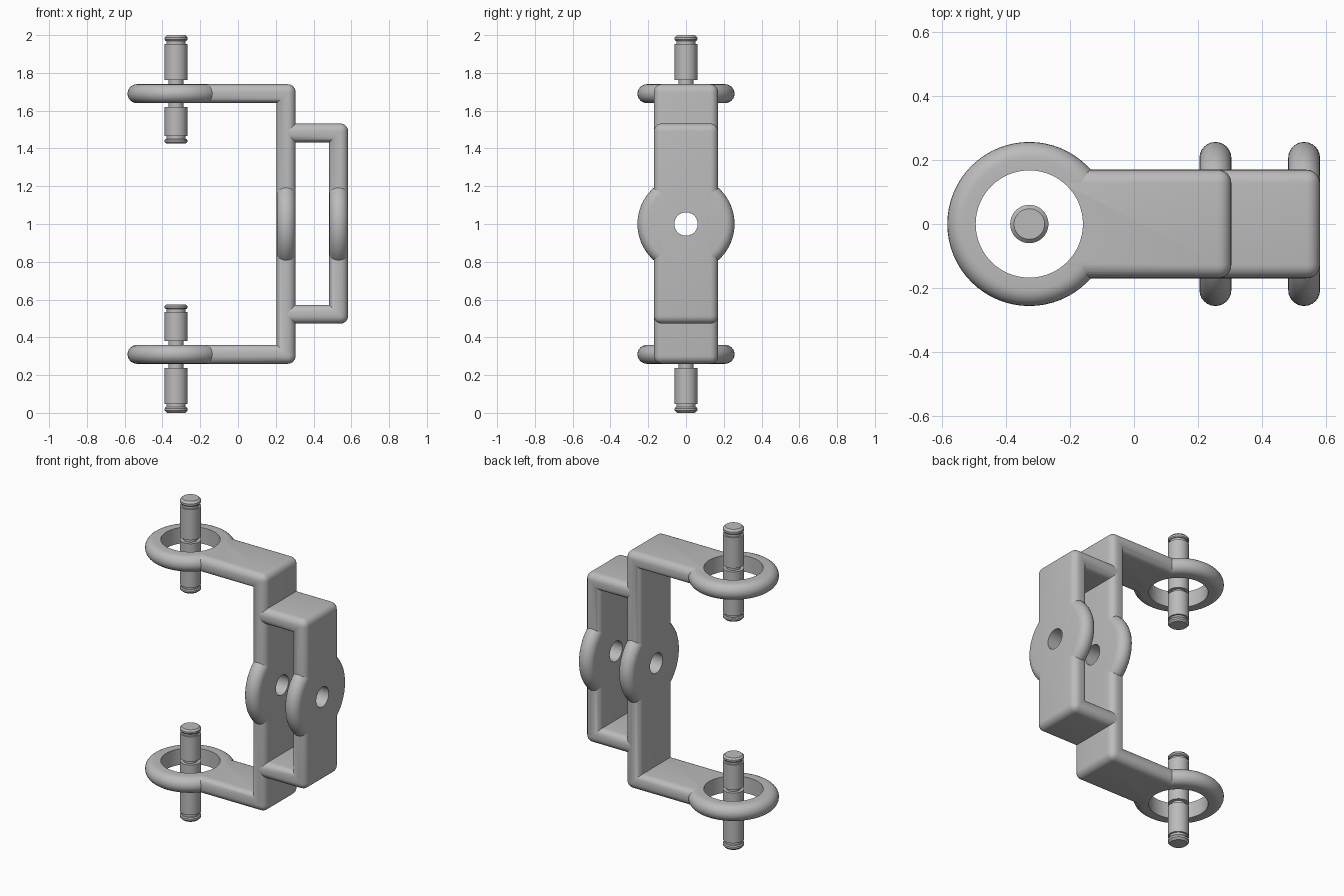
import bpy, bmesh, math
from mathutils import Matrix, Vector

if "Cube" in bpy.data.objects:
    bpy.data.objects.remove(bpy.data.objects["Cube"], do_unlink=True)

gray = bpy.data.materials.new("plain gray")
gray.use_nodes = True
gray.diffuse_color = (0.5, 0.5, 0.5, 1)
gray.node_tree.nodes["Principled BSDF"].inputs["Base Color"].default_value = (0.5, 0.5, 0.5, 1)

T = 0.1          # plate thickness
W = 0.17         # plate half width
R = 0.257        # outer radius of eyes
PIN_X = -0.328   # pin and ring axis
MID_Z = 1.0      # height of the mirror plane


def finish(name, bm):
    bmesh.ops.recalc_face_normals(bm, faces=bm.faces)
    mesh = bpy.data.meshes.new(name)
    bm.to_mesh(mesh)
    bm.free()
    mesh.materials.append(gray)
    ob = bpy.data.objects.new(name, mesh)
    bpy.context.collection.objects.link(ob)
    return ob


def smooth(ob):
    bpy.ops.object.select_all(action='DESELECT')
    ob.select_set(True)
    bpy.context.view_layer.objects.active = ob
    bpy.ops.object.shade_smooth_by_angle(angle=math.radians(35))


def lathe(name, profile, matrix, closed=False, steps=64):
    """Spin (radius, height) points around local z."""
    bm = bmesh.new()
    verts = [bm.verts.new((r, 0, h)) for r, h in profile]
    edges = [bm.edges.new(p) for p in zip(verts, verts[1:])]
    if closed:
        edges.append(bm.edges.new((verts[-1], verts[0])))
    bmesh.ops.spin(bm, geom=verts + edges, cent=(0, 0, 0), axis=(0, 0, 1),
                   angle=math.tau, steps=steps, use_duplicate=False)
    bmesh.ops.remove_doubles(bm, verts=bm.verts, dist=1e-5)
    bm.transform(matrix)
    ob = finish(name, bm)
    smooth(ob)
    return ob


def eye(name, hole, matrix):
    """Flat washer with a fully rounded rim."""
    h = T / 2
    rim = [(R - h + h * math.cos(a), h * math.sin(a))
           for a in (math.pi * (i / 12 - 0.5) for i in range(13))]
    return lathe(name, [(hole, -h)] + rim + [(hole, h)], matrix, closed=True)


def bracket(name, x0, x1, z0, z1):
    """C-shaped bent strip, open toward -x, with rounded outer edges."""
    outline = [(x0, z0), (x1, z0), (x1, z1), (x0, z1),
               (x0, z1 - T), (x1 - T, z1 - T), (x1 - T, z0 + T), (x0, z0 + T)]
    bm = bmesh.new()
    face = bm.faces.new([bm.verts.new((x, -W, z)) for x, z in outline])
    ext = bmesh.ops.extrude_face_region(bm, geom=[face])
    bmesh.ops.translate(bm, vec=(0, 2 * W, 0),
                        verts=[g for g in ext["geom"] if isinstance(g, bmesh.types.BMVert)])
    bmesh.ops.recalc_face_normals(bm, faces=bm.faces)
    bm.normal_update()
    # Round every edge but the open ends and the inner bends
    edges = [e for e in bm.edges if e.is_convex
             and not all(abs(v.co.x - x0) < 1e-5 for v in e.verts)]
    bmesh.ops.bevel(bm, geom=edges, offset=0.042, segments=6, profile=0.5, affect='EDGES')
    return finish(name, bm)


def cutter(name, radius, matrix):
    bm = bmesh.new()
    bmesh.ops.create_cone(bm, cap_ends=True, segments=64, radius1=radius,
                          radius2=radius, depth=0.3, matrix=matrix)
    ob = finish(name, bm)
    ob.hide_render = True
    return ob


def cut(ob, cutters):
    for c in cutters:
        mod = ob.modifiers.new("hole", 'BOOLEAN')
        mod.operation = 'DIFFERENCE'
        mod.solver = 'EXACT'
        mod.object = c
    bpy.context.view_layer.objects.active = ob
    for mod in list(ob.modifiers):
        bpy.ops.object.modifier_apply(modifier=mod.name)
    for c in cutters:
        bpy.data.objects.remove(c, do_unlink=True)
    smooth(ob)


def along_x(x):
    return Matrix.Translation((x, 0, MID_Z)) @ Matrix.Rotation(math.pi / 2, 4, 'Y')


def at_pin(z):
    return Matrix.Translation((PIN_X, 0, z))


# Brackets with their holes
ARM_Z = 0.69     # arm centre above and below the mirror plane
RING_HOLE, BOLT_HOLE = 0.168, 0.062
main = bracket("main_bracket", PIN_X, 0.305, MID_Z - ARM_Z - T / 2, MID_Z + ARM_Z + T / 2)
cut(main, [cutter("ring_cutter", RING_HOLE, at_pin(MID_Z + s * ARM_Z)) for s in (1, -1)]
    + [cutter("bolt_cutter", BOLT_HOLE, along_x(0.255))])
outer = bracket("outer_bracket", 0.26, 0.583, 0.472, 1.532)
cut(outer, [cutter("bolt_cutter", BOLT_HOLE, along_x(0.533))])

# Round eyes on the uprights
eye("main_bracket_eye", BOLT_HOLE, along_x(0.255))
eye("outer_bracket_eye", BOLT_HOLE, along_x(0.533))

# Grooved pin, heights measured from the arm centre
P, N, G = 0.06, 0.04, 0.05
pin = [(0, -0.265), (0.05, -0.265), (P, -0.255), (P, -0.245), (0.055, -0.239),
       (G, -0.239), (G, -0.225), (P, -0.225), (P, -0.07), (N, -0.07), (N, -0.05),
       (P, -0.05), (P, 0.05), (N, 0.05), (N, 0.072), (P, 0.072), (P, 0.263),
       (G, 0.263), (G, 0.28), (0.055, 0.28), (P, 0.286), (P, 0.298),
       (0.048, 0.31), (0, 0.31)]

# Rings and pins, mirrored top to bottom
for label, s in (("upper", 1), ("lower", -1)):
    place = at_pin(MID_Z + s * ARM_Z)
    eye(label + "_ring", RING_HOLE, place)
    lathe(label + "_pin", [(r, s * h) for r, h in pin], place, steps=40)
